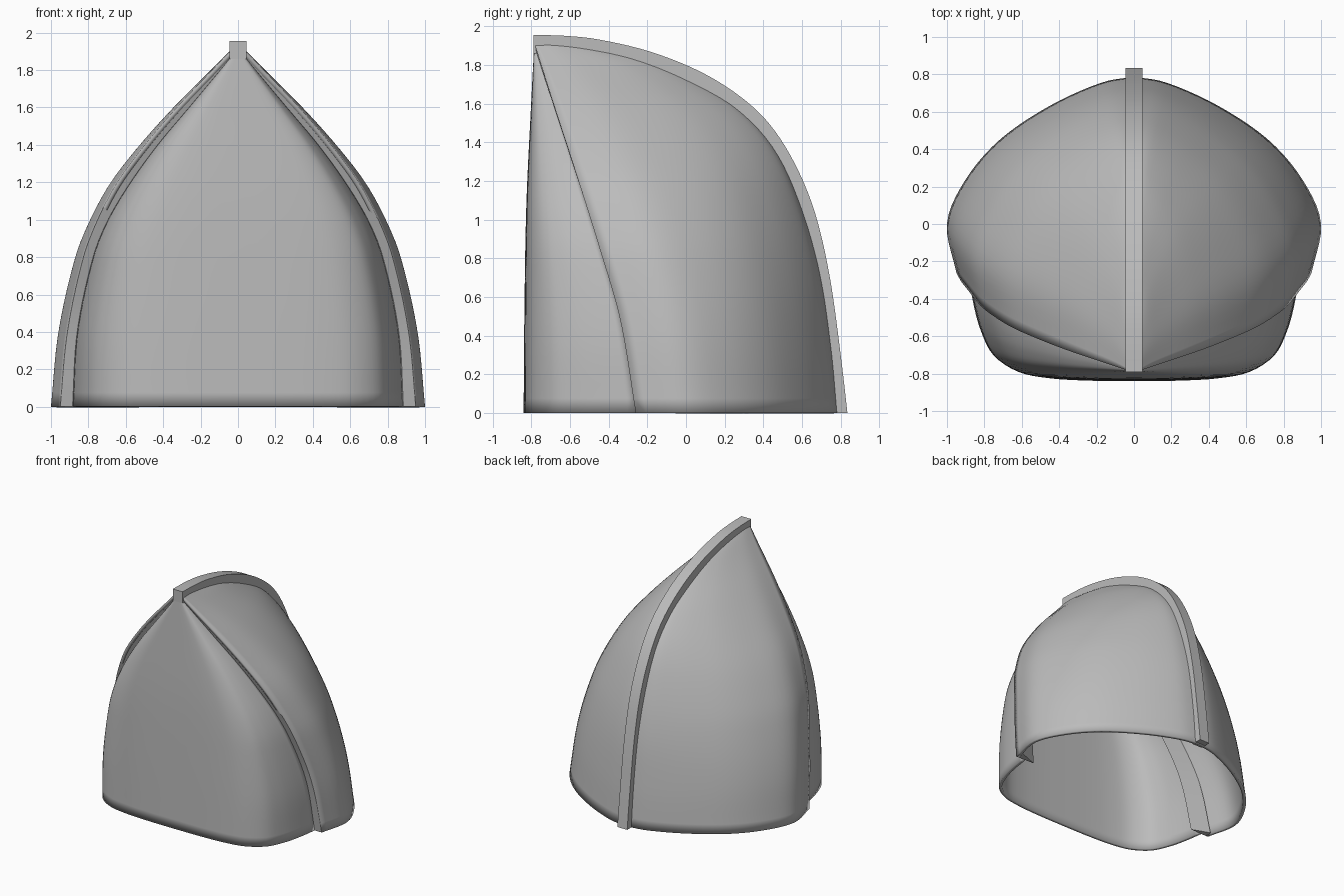
import bpy, bmesh

if "Cube" in bpy.data.objects:
    bpy.data.objects.remove(bpy.data.objects["Cube"])

grey = bpy.data.materials.new("plain grey")
grey.diffuse_color = (0.5, 0.5, 0.5, 1)
grey.use_nodes = True
grey.node_tree.nodes["Principled BSDF"].inputs["Base Color"].default_value = grey.diffuse_color


def smooth(table, x):
    """Smooth curve through (x, value) pairs."""
    n = len(table)
    x = max(table[0][0], min(table[-1][0], x))
    i = next(k for k in range(n - 1) if x <= table[k + 1][0])

    def slope(k):
        a, b = table[max(k - 1, 0)], table[min(k + 1, n - 1)]
        return (b[1] - a[1]) / (b[0] - a[0])
    (x0, y0), (x1, y1) = table[i], table[i + 1]
    h = x1 - x0
    t = (x - x0) / h
    return ((2*t**3 - 3*t*t + 1) * y0 + (t**3 - 2*t*t + t) * h * slope(i)
            + (3*t*t - 2*t**3) * y1 + (t**3 - t*t) * h * slope(i + 1))


def along(points, count):
    """Resample a list of 2D points smoothly."""
    xs = [(i, p[0]) for i, p in enumerate(points)]
    ys = [(i, p[1]) for i, p in enumerate(points)]
    ts = [i * (len(points) - 1) / (count - 1) for i in range(count)]
    return [(smooth(xs, t), smooth(ys, t)) for t in ts]


def loft(name, rows, closed=False, mirror=True, wall=0.0):
    bm = bmesh.new()
    grid = [[bm.verts.new(p) for p in row] for row in rows]
    n = len(grid[0])
    for a, b in zip(grid, grid[1:]):
        for j in range(n if closed else n - 1):
            k = (j + 1) % n
            bm.faces.new((a[j], a[k], b[k], b[j]))
    if closed:
        bm.faces.new(grid[0][::-1])
        bm.faces.new(grid[-1])
        bmesh.ops.recalc_face_normals(bm, faces=bm.faces)
    else:
        # turn the open sheet outward
        bm.normal_update()
        if sum(f.normal.dot(f.calc_center_median()) * f.calc_area() for f in bm.faces) < 0:
            bmesh.ops.reverse_faces(bm, faces=bm.faces)
    mesh = bpy.data.meshes.new(name)
    bm.to_mesh(mesh)
    bm.free()
    mesh.materials.append(grey)
    obj = bpy.data.objects.new(name, mesh)
    bpy.context.collection.objects.link(obj)
    if mirror:
        obj.modifiers.new("mirror", 'MIRROR')
    if wall:
        s = obj.modifiers.new("wall", 'SOLIDIFY')
        s.thickness, s.offset = wall, -1
    bpy.ops.object.select_all(action='DESELECT')
    obj.select_set(True)
    bpy.context.view_layer.objects.active = obj
    bpy.ops.object.shade_smooth_by_angle(angle=0.6)
    return obj


# Height tables: side half width, ridge depth, side front edge, front panel
WIDTH = [(0, 1.0), (.4, .96), (.8, .87), (1, .79), (1.2, .68), (1.4, .525),
         (1.6, .345), (1.8, .145), (1.907, .04)]
RIDGE = [(0, .787), (.33, .757), (.74, .695), (1.1, .59), (1.373, .46), (1.57, .28),
         (1.70, .07), (1.84, -.24), (1.907, -.52)]
EDGE = [(0, -.26), (.48, -.34), (.845, -.445), (1.26, -.575), (1.6, -.685), (1.907, -.782)]
PANEL = [(0, .885), (.4, .86), (.8, .775), (1, .695), (1.2, .575), (1.4, .43),
         (1.6, .262), (1.83, .07), (1.907, .01)]
FRONT = [(0, -.84), (.6, -.835), (1.1, -.825), (1.62, -.80), (1.907, -.785)]

# Rows get closer together towards the top
ROWS = 40
heights = [1.907 * (1 - (1 - i / ROWS) ** 1.6) for i in range(ROWS + 1)]

# Normalised plan outlines: (share of width, share of depth)
side_plan = along([(0, 1), (.18, .968), (.45, .852), (.715, .681), (.90, .476),
                   (1, .25), (.95, 0)], 31)
front_plan = along([(0, 1), (.27, .996), (.51, .974), (.70, .914), (.85, .76),
                    (.927, .53), (.972, .276), (1, 0)], 29)

side_rows, front_rows, flange_rows = [], [], []
for z in heights:
    w, yr, ye = smooth(WIDTH, z), smooth(RIDGE, z), smooth(EDGE, z)
    g, yf = smooth(PANEL, z), smooth(FRONT, z)
    side_rows.append([(w * u, ye + (yr - ye) * v, z) for u, v in side_plan])
    front_rows.append([(g * u, ye + (yf - ye) * v, z) for u, v in front_plan])
    e = w * .95
    flange_rows.append([(e, ye, z), (max(e - .17, e * .3), ye + .004, z),
                        (e * .975, ye + .06 * w, z)])

loft("side_shells", side_rows, wall=0.025)
loft("front_panel", front_rows, wall=0.025)
loft("edge_flange", flange_rows, closed=True)

# Ridge fin sweeping from the peak down the back
outer = along([(-.79, 1.955), (-.62, 1.95), (-.445, 1.93), (-.19, 1.87), (.07, 1.767),
               (.28, 1.637), (.435, 1.49), (.565, 1.285), (.67, 1.026), (.746, .69),
               (.80, .30), (.835, 0)], 56)
inner = along([(-.79, 1.86), (-.62, 1.855), (-.47, 1.835), (-.24, 1.775), (.02, 1.675),
               (.22, 1.555), (.365, 1.42), (.485, 1.24), (.585, .995), (.66, .67),
               (.715, .29), (.745, 0)], 56)
fin_rows = []
for (y, z), (yi, zi) in zip(outer, inner):
    fin_rows.append([(-.045, y, z), (.045, y, z), (.045, yi, zi), (-.045, yi, zi)])
loft("ridge_fin", fin_rows, closed=True, mirror=False)
